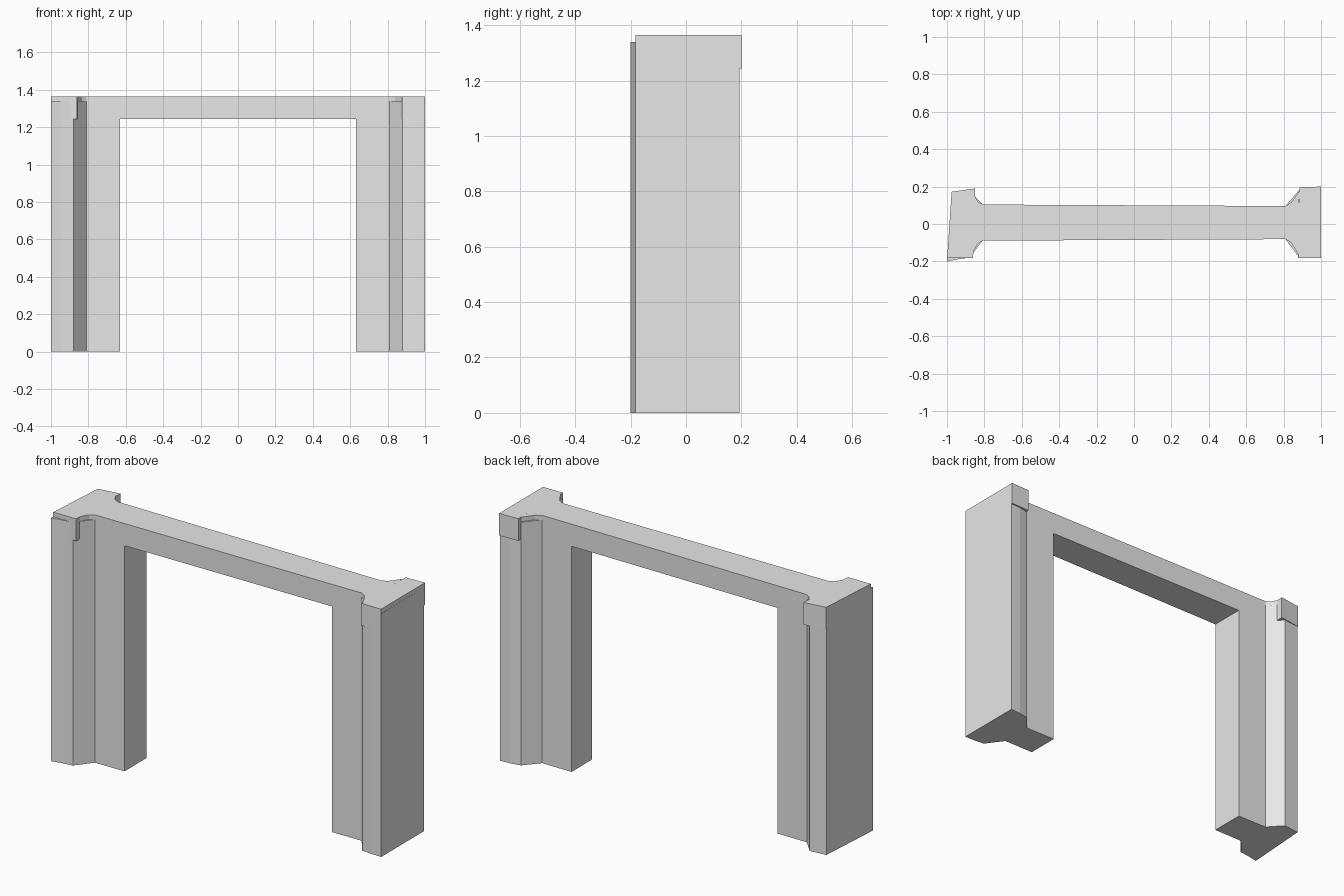
import bpy
import bmesh

cube = bpy.data.objects.get("Cube")
if cube:
    bpy.data.objects.remove(cube, do_unlink=True)

grey = bpy.data.materials.new("plain grey")
grey.use_nodes = True
COLOUR = (0.8, 0.8, 0.8, 1)
grey.diffuse_color = COLOUR
grey.node_tree.nodes["Principled BSDF"].inputs["Base Color"].default_value = COLOUR

TOP, LEDGE, SOFFIT = 1.365, 1.34, 1.243
NECK, INNER = 0.81, 0.63


def prism(name, outline, bottom, top):
    """Extrude a plan outline between two heights."""
    bm = bmesh.new()
    face = bm.faces.new([bm.verts.new((x, y, bottom)) for x, y in outline])
    up = bmesh.ops.extrude_face_region(bm, geom=[face])
    moved = [v for v in up["geom"] if isinstance(v, bmesh.types.BMVert)]
    bmesh.ops.translate(bm, verts=moved, vec=(0, 0, top - bottom))
    bmesh.ops.recalc_face_normals(bm, faces=bm.faces)
    mesh = bpy.data.meshes.new(name)
    bm.to_mesh(mesh)
    bm.free()
    mesh.materials.append(grey)
    obj = bpy.data.objects.new(name, mesh)
    bpy.context.collection.objects.link(obj)
    return obj


def front(x):
    return -0.085 + 0.005 * x


def back(x):
    return 0.1 - 0.005 * x


def web(x0, x1):
    """Plan of the slightly skewed wall between two positions."""
    return [(x0, front(x0)), (x1, front(x1)), (x1, back(x1)), (x0, back(x0))]


# Lintel and the two door jambs
prism("lintel", web(-NECK, NECK), SOFFIT, TOP)
prism("right_jamb", web(-NECK, -INNER), 0, SOFFIT)
prism("left_jamb", web(INNER, NECK), 0, SOFFIT)

# Flanged pilasters, with splayed cheeks running into the jambs
right_shaft = [(-1, -0.2), (-0.94, -0.188), (-0.88, -0.18),
               (-NECK, front(-NECK)), (-NECK, back(-NECK)),
               (-0.88, 0.18), (-0.975, 0.17)]
left_shaft = [(NECK, front(NECK)), (0.88, -0.175), (0.94, -0.18), (1, -0.182),
              (1, 0.193), (0.94, 0.19), (0.88, 0.178), (NECK, back(NECK))]
prism("right_pilaster", right_shaft, 0, LEDGE)
prism("left_pilaster", left_shaft, 0, LEDGE)

# Square blocks capping each pilaster
right_block = [(-0.999, -0.182), (-0.86, -0.182), (-0.85, 0.19), (-0.975, 0.172)]
left_block = [(0.878, -0.182), (0.999, -0.182), (1, 0.2), (0.885, 0.196)]
prism("right_cap", right_block, SOFFIT, TOP)
prism("left_cap", left_block, SOFFIT, TOP)

# Thin flares joining the caps to the lintel top
right_flare = [(-0.86, -0.15), (-0.835, -0.105), (-NECK, front(-NECK)),
               (-NECK, back(-NECK)), (-0.835, 0.12), (-0.851, 0.15)]
left_flare = [(NECK, front(NECK)), (0.84, -0.1), (0.88, -0.165),
              (0.884, 0.175), (0.84, 0.115), (NECK, back(NECK))]
prism("right_flare", right_flare, LEDGE, TOP)
prism("left_flare", left_flare, LEDGE, TOP)
